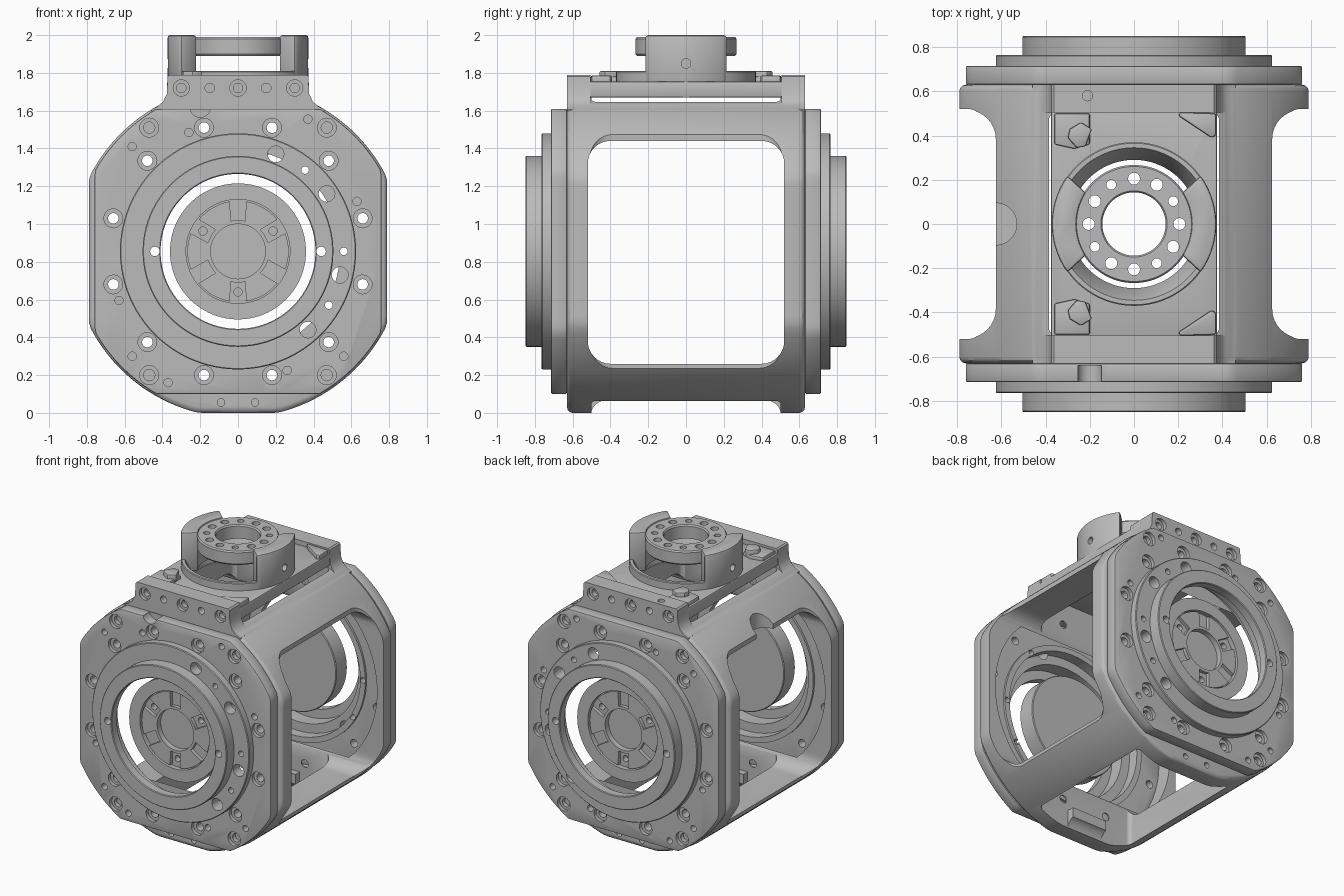
import bpy, bmesh
from math import sin, cos, pi, radians
from mathutils import Matrix

cube = bpy.data.objects.get("Cube")
if cube:
    bpy.data.objects.remove(cube, do_unlink=True)

metal = bpy.data.materials.new("machined_grey")
metal.use_nodes = True
metal.diffuse_color = (0.5, 0.5, 0.5, 1)
metal.node_tree.nodes["Principled BSDF"].inputs["Base Color"].default_value = (0.5, 0.5, 0.5, 1)

CZ = 0.855  # height of the main bore axis


def make(name, bm):
    bmesh.ops.recalc_face_normals(bm, faces=bm.faces)
    mesh = bpy.data.meshes.new(name)
    bm.to_mesh(mesh)
    bm.free()
    mesh.materials.append(metal)
    ob = bpy.data.objects.new(name, mesh)
    bpy.context.collection.objects.link(ob)
    return ob


def prism_into(bm, pts, axis, a, b):
    place = {"x": lambda u, v, t: (t, u, v),
             "y": lambda u, v, t: (u, t, v),
             "z": lambda u, v, t: (u, v, t)}[axis]
    low = [bm.verts.new(place(u, v, a)) for u, v in pts]
    high = [bm.verts.new(place(u, v, b)) for u, v in pts]
    bm.faces.new(low)
    bm.faces.new(high)
    n = len(pts)
    for i in range(n):
        j = (i + 1) % n
        bm.faces.new((low[i], low[j], high[j], high[i]))


def prism(name, pts, axis, a, b):
    bm = bmesh.new()
    prism_into(bm, pts, axis, a, b)
    return make(name, bm)


def circle(r, u=0, v=0, n=20):
    return [(u + r * cos(2 * pi * i / n), v + r * sin(2 * pi * i / n)) for i in range(n)]


def rounded(u0, u1, v0, v1, r, n=8):
    pts = []
    for k, (u, v) in enumerate([(u1 - r, v1 - r), (u0 + r, v1 - r), (u0 + r, v0 + r), (u1 - r, v0 + r)]):
        for i in range(n + 1):
            a = pi / 2 * (k + i / n)
            pts.append((u + r * cos(a), v + r * sin(a)))
    return pts


def clipped_disc(r, half, z0, z1):
    return [(max(-half, min(half, u)), max(z0, min(z1, v))) for u, v in circle(r, 0, CZ, 144)]


def lathe(name, profile, axis, closed=True):
    bm = bmesh.new()
    vs = [bm.verts.new((r, 0, t)) for r, t in profile]
    es = [bm.edges.new(p) for p in zip(vs, vs[1:])]
    if closed:
        es.append(bm.edges.new((vs[-1], vs[0])))
    bmesh.ops.spin(bm, geom=vs + es, cent=(0, 0, 0), axis=(0, 0, 1), angle=2 * pi, steps=96)
    bmesh.ops.remove_doubles(bm, verts=bm.verts, dist=0.0002)
    if axis == "y":
        turn = Matrix.Translation((0, 0, CZ)) @ Matrix.Rotation(-pi / 2, 4, "X")
        bmesh.ops.transform(bm, matrix=turn, verts=bm.verts)
    return make(name, bm)


def cutter(ob):
    ob.hide_render = True
    ob.hide_set(True)
    return ob


def drill(name, holes, axis, spans, n=20):
    bm = bmesh.new()
    for u, v, r in holes:
        for a, b in spans:
            prism_into(bm, circle(r, u, v, n), axis, a, b)
    return cutter(make(name, bm))


def apply_mods(ob):
    mesh = bpy.data.meshes.new_from_object(ob.evaluated_get(bpy.context.evaluated_depsgraph_get()))
    ob.modifiers.clear()
    ob.data = mesh


def boolean(ob, *tools, op="DIFFERENCE"):
    for tool in tools:
        m = ob.modifiers.new("cut", "BOOLEAN")
        m.operation, m.solver, m.object = op, "EXACT", tool
        apply_mods(ob)
    return ob


def bevel(ob, width, segments=2):
    m = ob.modifiers.new("bevel", "BEVEL")
    m.width, m.segments, m.limit_method, m.angle_limit = width, segments, "ANGLE", radians(50)
    apply_mods(ob)
    return ob


# Hole patterns on the two end faces
def quad(x, dz):
    return [(sx * x, CZ + sz * dz) for sx in (-1, 1) for sz in (-1, 1)]


bolts = quad(0.18, 0.655) + quad(0.48, 0.48) + quad(0.66, 0.175)
corners = quad(0.47, 0.655)
small = [(0.56, CZ), (0.355, 1.285), (0.48, 0.57)]
dowels = [(0.37, 1.555), (-0.26, 1.485), (-0.56, 1.41), (0.63, 1.12), (-0.63, 0.595),
          (-0.56, 0.3), (0.56, 0.3), (0.26, 0.225), (0.25, 0.36), (-0.37, 0.16)]
through = drill("through_drills", [(x, z, 0.028) for x, z in bolts] + [(x, z, 0.02) for x, z in small]
                + [(s * 0.44, CZ, 0.025) for s in (-1, 1)] + [(s * 0.09, 0.055, 0.02) for s in (-1, 1)],
                "y", [(-1, 1)])
sinks = drill("counterbores", [(x, z, 0.05) for x, z in bolts + corners], "y", [(-1, -0.69), (0.69, 1)])
blind = drill("blind_drills", [(x, z, 0.022) for x, z in dowels] + [(x, z, 0.03) for x, z in corners],
              "y", [(-1, -0.66), (0.66, 1)])
ports = drill("ring_port_drills", [(0.2, 1.37, 0.043), (0.47, 1.16, 0.043), (0.54, 0.73, 0.043), (0.37, 0.44, 0.043)],
              "y", [(-1, -0.67), (0.67, 1)])
collar_sinks = drill("collar_counterbores", [(x, 1.72, 0.043) for x in (-0.3, 0, 0.3)], "y", [(-1, -0.605), (0.605, 1)])
collar_bores = drill("collar_drills", [(x * 0.15, 1.72, 0.025) for x in range(-2, 3)], "y", [(-1, -0.57), (0.57, 1)])

# Main frame: clipped round body opened from the sides, ends, top and bottom
frame = bevel(prism("main_frame", clipped_disc(0.88, 0.79, 0, 2), "y", -0.63, 0.63), 0.03, 3)
side_window = cutter(prism("side_window_cutter", rounded(-0.52, 0.52, 0.26, 1.44, 0.12), "x", -1, 1))
top_window = cutter(prism("top_window_cutter", rounded(-0.385, 0.385, -0.5, 0.5, 0.03), "z", -0.5, 2.5))
wall_bores = drill("wall_bore_cutters", [(0, CZ, 0.74)], "y", [(-1, -0.51), (0.51, 1)], 96)
cable_notch = cutter(prism("cable_notch_cutter", circle(0.095, -0.625, 0, 32), "z", 1.2, 1.9))
boolean(frame, side_window, top_window, wall_bores, cable_notch)

# Flats along the outer sides of the four rails
for u0, u1 in ((0.625, 1.2), (-1.2, -0.625)):
    flat = cutter(prism("rail_flat_cutter", rounded(u0, u1, -0.515, 0.515, 0.13), "z", -1, 3))
    boolean(frame, flat)

# Raised collars at the top of both end walls, blended into the frame
half = [(0.46, 1.598), (0.46, 1.605), (0.425, 1.622), (0.395, 1.65), (0.377, 1.69), (0.372, 1.78), (0.362, 1.79)]
outline = half + [(-x, z) for x, z in reversed(half)]
for s in (-1, 1):
    collar = prism("collar_union_helper", outline, "y", s * 0.505, s * 0.63)
    boolean(frame, collar, op="UNION")
    bpy.data.objects.remove(collar, do_unlink=True)
top_pin = drill("top_pin_drill", [(-0.21, 0.58, 0.023)], "z", [(1.76, 2)])
boolean(frame, through, collar_sinks, collar_bores, top_pin)

# Cover plates, stepped bearing rings and hub discs at both ends
plate_bore = drill("plate_bore_cutter", [(0, CZ, 0.58)], "y", [(-1, 1)], 96)
tab_notch = drill("tab_notch_cutter", [(-0.2, 1.62, 0.055)], "y", [(-1, -0.64)])
ring_profile = [(0.54, 0.615), (0.58, 0.615), (0.58, 0.715), (0.625, 0.715), (0.625, 0.76), (0.62, 0.765),
                (0.505, 0.765), (0.505, 0.845), (0.5, 0.85), (0.415, 0.85), (0.41, 0.845), (0.41, 0.79),
                (0.475, 0.79), (0.475, 0.69), (0.54, 0.69)]
hub_profile = [(0, 0.6), (0.355, 0.6), (0.36, 0.605), (0.36, 0.72), (0.275, 0.72), (0.275, 0.685),
               (0.165, 0.685), (0.165, 0.71), (0.145, 0.71), (0.145, 0.67), (0, 0.67)]
hub_drill = drill("hub_drills", [(0.215 * cos(radians(a)), CZ + 0.215 * sin(radians(a)), 0.022)
                                 for a in (30, 150, 270)], "y", [(-1, -0.64), (0.64, 1)])
for s, side in ((-1, "front"), (1, "rear")):
    plate = prism(side + "_cover_plate", clipped_disc(0.87, 0.76, 0.1, 1.61), "y", s * 0.63, s * 0.715)
    boolean(bevel(plate, 0.008), plate_bore, through, sinks, blind, ports)
    if s < 0:
        boolean(plate, tab_notch)
    ring = lathe(side + "_bearing_ring", [(r, s * t) for r, t in ring_profile], "y")
    boolean(ring, through, ports)
    hub = lathe(side + "_hub_disc", [(r, s * t) for r, t in hub_profile], "y", closed=False)
    boolean(hub, hub_drill)
    # Six wedge pads separated by radial slots
    bm = bmesh.new()
    for k in range(6):
        inner = [radians(60 * k + a) for a in (-16, -8, 0, 8, 16)]
        outer = [radians(60 * k + a) for a in (21, 14, 7, 0, -7, -14, -21)]
        pts = [(0.165 * cos(a), CZ + 0.165 * sin(a)) for a in inner]
        pts += [(0.268 * cos(a), CZ + 0.268 * sin(a)) for a in outer]
        prism_into(bm, pts, "y", s * 0.68, s * 0.71)
    make(side + "_hub_pads", bm)
    # Mounting block with a rounded underside inside each lower end wall
    sill = [(s * y, z) for y, z in ((0.52, 0.01), (0.5, 0.01), (0.488, 0.035), (0.465, 0.055),
                                    (0.45, 0.06), (0.45, 0.13), (0.52, 0.13))]
    prism(side + "_lower_block", sill, "x", -0.14, 0.14)

# Saddle plate across the top
saddle = prism("saddle_plate", rounded(-0.375, 0.375, -0.52, 0.52, 0.02), "z", 1.67, 1.755)
saddle_bore = cutter(prism("saddle_bore_cutter", circle(0.33, n=64), "z", 1, 3))
boolean(bevel(saddle, 0.008), saddle_bore)
lathe("saddle_bowl", [(0.29, 1.67), (0.37, 1.67), (0.37, 1.805), (0.365, 1.81), (0.345, 1.81), (0.29, 1.7)], "z")

# Corner lugs on the saddle
for s in (-1, 1):
    tri = [(0.2, s * 0.49), (0.35, s * 0.39), (0.37, s * 0.4), (0.37, s * 0.5), (0.21, s * 0.505)]
    bevel(prism("corner_lug", tri, "z", 1.74, 1.785), 0.008)
    lug = [(-0.36, s * 0.5), (-0.36, s * 0.36), (-0.27, s * 0.34), (-0.2, s * 0.36), (-0.2, s * 0.5)]
    bevel(prism("corner_clamp_base", lug, "z", 1.74, 1.78), 0.008)
    clamp = [(-0.3, s * 0.39), (-0.29, s * 0.43), (-0.24, s * 0.46), (-0.19, s * 0.43), (-0.22, s * 0.35),
             (-0.26, s * 0.345)]
    bevel(prism("corner_clamp", clamp, "z", 1.76, 1.81), 0.008)

# Top coupling: two curved posts carrying a drilled ring
pin = drill("post_pin_drill", [(0, 1.85, 0.025)], "x", [(-1, -0.3), (0.3, 1)])
for s, side in ((-1, "right"), (1, "left")):
    outer = [radians(-36 + 72 * i / 14) for i in range(15)]
    inner = [radians(33 - 66 * i / 14) for i in range(15)]
    pts = [(s * 0.372 * cos(a), 0.372 * sin(a)) for a in outer]
    pts += [(s * 0.26 * cos(a), 0.26 * sin(a)) for a in inner]
    boolean(bevel(prism(side + "_coupling_post", pts, "z", 1.72, 2.0), 0.012), pin)
coupling = lathe("coupling_ring", [(0.145, 1.89), (0.26, 1.89), (0.267, 1.9), (0.267, 1.98), (0.26, 1.99),
                                   (0.15, 1.99), (0.143, 1.98)], "z")
boolean(coupling, drill("coupling_drills", [(0.205 * cos(k * pi / 6), 0.205 * sin(k * pi / 6),
                                             0.022 if k % 3 == 1 else 0.027) for k in range(12)], "z", [(1.8, 2.1)]))

# Smooth curved surfaces while keeping machined edges crisp
bpy.ops.object.select_all(action="DESELECT")
for ob in bpy.context.scene.objects:
    if ob.type == "MESH" and not ob.hide_render:
        ob.select_set(True)
        bpy.context.view_layer.objects.active = ob
bpy.ops.object.shade_smooth_by_angle(angle=radians(30))
